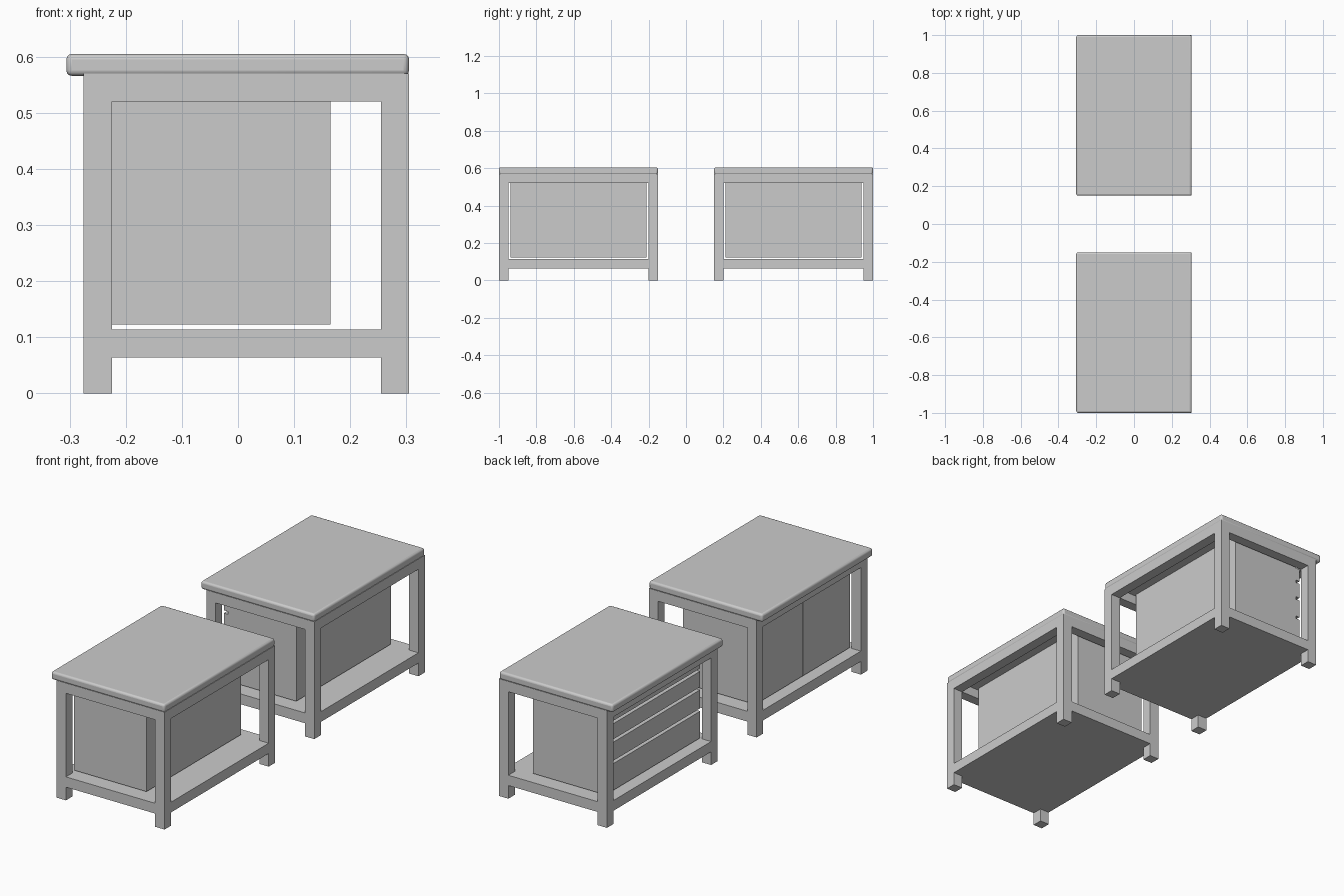
import bpy

if "Cube" in bpy.data.objects:
    bpy.data.objects.remove(bpy.data.objects["Cube"])


def box(name, x0, x1, y0, y1, z0, z1, bevel=0):
    bpy.ops.mesh.primitive_cube_add(size=1, location=((x0 + x1) / 2, (y0 + y1) / 2, (z0 + z1) / 2))
    ob = bpy.context.object
    ob.name = name
    ob.scale = (x1 - x0, y1 - y0, z1 - z0)
    bpy.ops.object.transform_apply(location=False, rotation=False, scale=True)
    if bevel:
        m = ob.modifiers.new("rounded_edges", 'BEVEL')
        m.width, m.segments = bevel, 3
        bpy.ops.object.shade_smooth_by_angle()
    return ob


XL, XR = -0.275, 0.305      # frame extents
T = 0.05                    # leg and rail thickness


def bench(tag, y0, y1):
    # thick worktop with rounded edges
    box(tag + "_worktop", -0.306, 0.305, y0, y1, 0.566, 0.605, 0.01)
    # four legs
    for sx, x in (("front", XL), ("back", XR - T)):
        for sy, y in (("left", y0), ("right", y1 - T)):
            box(f"{tag}_{sx}_{sy}_leg", x, x + T, y, y + T, 0, 0.57)
    # upper rails between the legs
    for s, x in (("front", XL), ("back", XR - T)):
        box(f"{tag}_{s}_rail", x, x + T, y0 + T, y1 - T, 0.52, 0.57)
    for s, y in (("left", y0), ("right", y1 - T)):
        box(f"{tag}_{s}_rail", XL + T, XR - T, y, y + T, 0.52, 0.57)
    # lower shelf
    box(tag + "_shelf", XL, XR, y0, y1, 0.064, 0.114)
    # cabinet body
    c0, c1 = y0 + 0.062, y1 - 0.062
    box(tag + "_cabinet", -0.203, 0.165, c0, c1, 0.123, 0.567)
    return c0, c1


# bench with two doors
c0, c1 = bench("door_bench", -1.0, -0.15)
mid = (c0 + c1) / 2
box("left_door", -0.225, -0.203, c0, mid - 0.003, 0.123, 0.525)
box("right_door", -0.225, -0.203, mid + 0.003, c1, 0.123, 0.525)

# bench with four drawers
c0, c1 = bench("drawer_bench", 0.15, 1.0)
for i, (z0, z1) in enumerate([(0.123, 0.253), (0.267, 0.357), (0.371, 0.447), (0.461, 0.525)]):
    box(f"drawer_{i + 1}", -0.225, -0.203, c0, c1, z0, z1)
